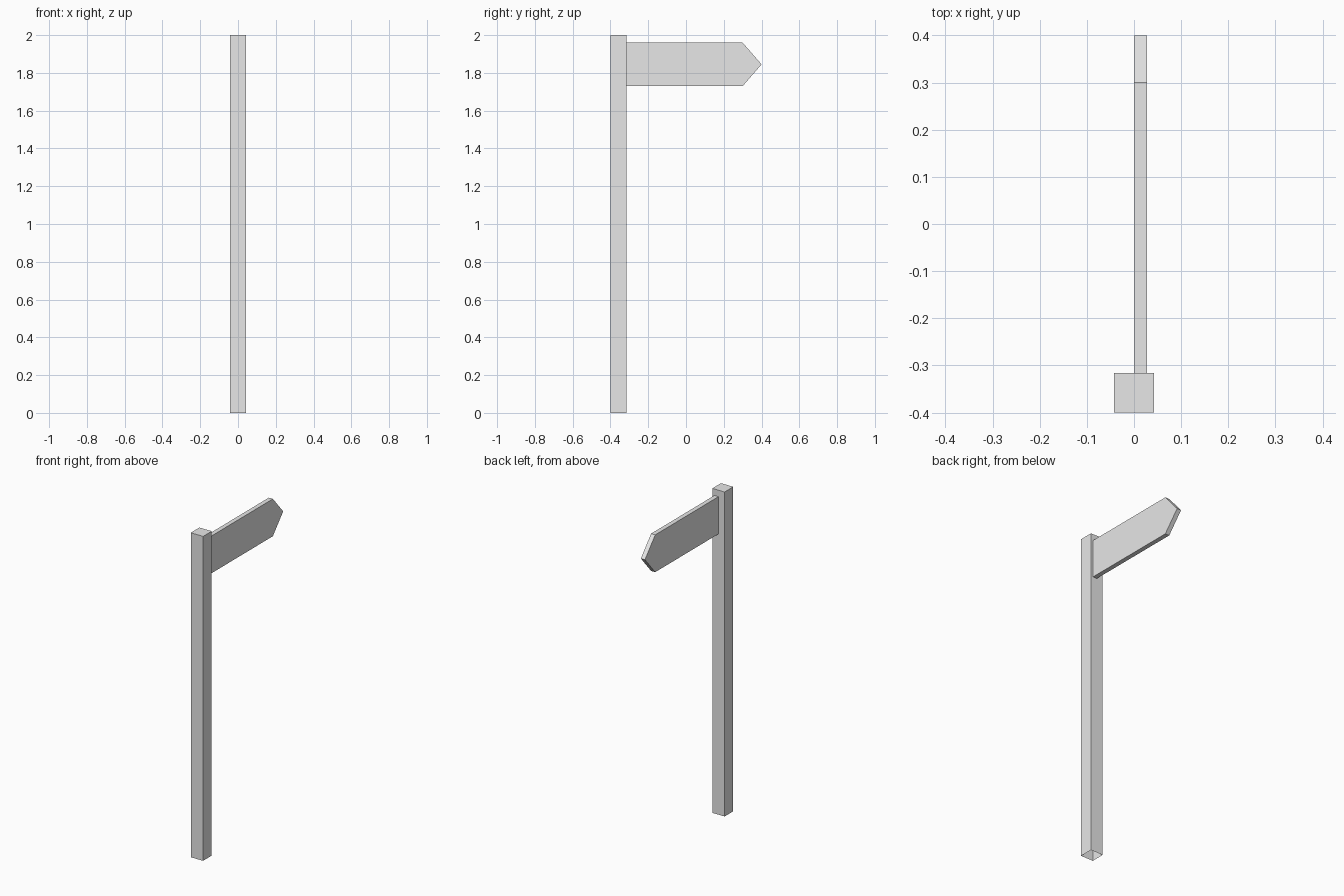
import bpy
import bmesh
from mathutils import Vector

cube = bpy.data.objects.get("Cube")
if cube:
    bpy.data.objects.remove(cube, do_unlink=True)

# Single plain grey
grey = bpy.data.materials.new("plain_grey")
grey.use_nodes = True
colour = (0.8, 0.8, 0.8, 1)
grey.diffuse_color = colour
grey.node_tree.nodes["Principled BSDF"].inputs["Base Color"].default_value = colour


def extruded(name, outline, offset, open_side):
    """Extrude a flat outline by offset, leaving faces towards open_side out."""
    bm = bmesh.new()
    base = bm.faces.new([bm.verts.new(p) for p in outline])
    result = bmesh.ops.extrude_face_region(bm, geom=[base], use_keep_orig=True)
    moved = [v for v in result["geom"] if isinstance(v, bmesh.types.BMVert)]
    bmesh.ops.translate(bm, verts=moved, vec=offset)
    bmesh.ops.recalc_face_normals(bm, faces=bm.faces)
    hidden = [f for f in bm.faces if f.normal.dot(Vector(open_side)) > 0.9]
    bmesh.ops.delete(bm, geom=hidden, context="FACES_ONLY")
    mesh = bpy.data.meshes.new(name)
    bm.to_mesh(mesh)
    bm.free()
    mesh.materials.append(grey)
    obj = bpy.data.objects.new(name, mesh)
    bpy.context.collection.objects.link(obj)
    return obj


# Square post, open underneath
half = 0.042
front, back = -0.4, -0.316
extruded("post",
         [(-half, front, 0), (half, front, 0), (half, back, 0), (-half, back, 0)],
         (0, 0, 2), (0, 0, -1))

# Pointed sign board, joined to the back of the post
low, high = 1.73, 1.96
shoulder, tip = 0.3, 0.4
extruded("sign_board",
         [(0, back, low), (0, shoulder, low), (0, tip, (low + high) / 2),
          (0, shoulder, high), (0, back, high)],
         (0.028, 0, 0), (0, -1, 0))
